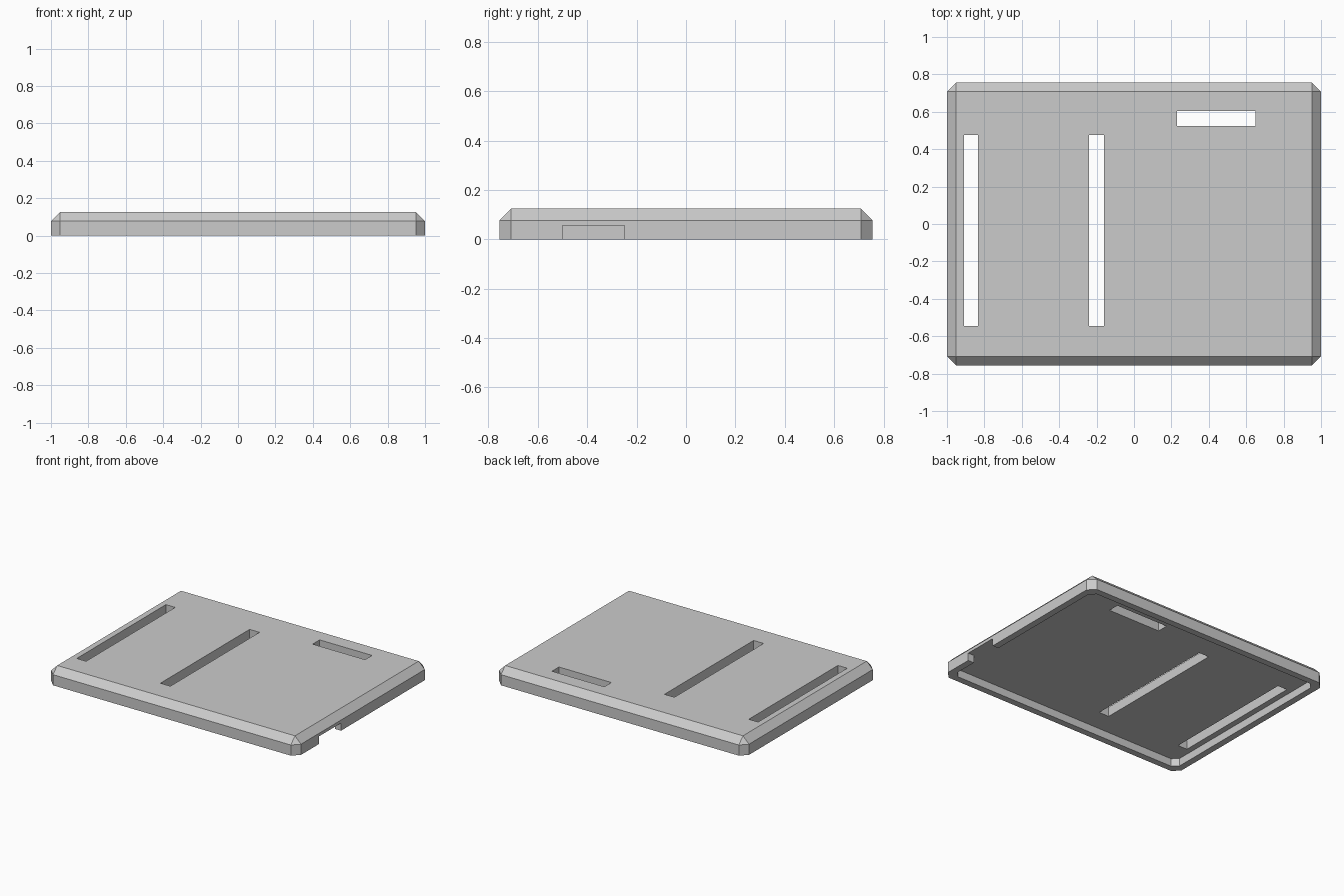
import bpy
import bmesh

if "Cube" in bpy.data.objects:
    bpy.data.objects.remove(bpy.data.objects["Cube"], do_unlink=True)

HALF_X, HALF_Y, HEIGHT = 1.0, 0.756, 0.125
CHAMFER = 0.048
WALL = 0.048
CEILING = 0.056

grey = bpy.data.materials.new("plain grey")
grey.use_nodes = True
colour = (0.6, 0.6, 0.6, 1)
grey.diffuse_color = colour
grey.node_tree.nodes["Principled BSDF"].inputs["Base Color"].default_value = colour


def box(name, x, y, z, chamfer=0, top_too=False):
    """Box between the given ranges, with optional chamfered upright and top edges."""
    bm = bmesh.new()
    bmesh.ops.create_cube(bm, size=1)
    for v in bm.verts:
        v.co = [lo + (hi - lo) * (c + 0.5) for c, (lo, hi) in zip(v.co, (x, y, z))]
    if chamfer:
        def wanted(e):
            a, b = (v.co.z for v in e.verts)
            upright = abs(a - b) > 1e-4
            return upright or (top_too and min(a, b) > z[1] - 1e-4)
        bmesh.ops.bevel(bm, geom=[e for e in bm.edges if wanted(e)],
                        offset=chamfer, segments=1, affect='EDGES')
    mesh = bpy.data.meshes.new(name)
    bm.to_mesh(mesh)
    bm.free()
    mesh.materials.append(grey)
    obj = bpy.data.objects.new(name, mesh)
    bpy.context.collection.objects.link(obj)
    return obj


def cut(target, cutter):
    cutter.hide_render = True
    mod = target.modifiers.new(cutter.name, 'BOOLEAN')
    mod.operation = 'DIFFERENCE'
    mod.solver = 'EXACT'
    mod.object = cutter
    bpy.context.view_layer.objects.active = target
    bpy.ops.object.modifier_apply(modifier=mod.name)
    bpy.data.objects.remove(cutter, do_unlink=True)


# Chamfered tray lid
lid = box("lid", (-HALF_X, HALF_X), (-HALF_Y, HALF_Y), (0, HEIGHT), CHAMFER, True)

# Hollow underside
inner_x, inner_y = HALF_X - WALL, HALF_Y - WALL
cut(lid, box("hollow", (-inner_x, inner_x), (-inner_y, inner_y), (-0.1, CEILING), 0.04))

# Slots through the top: two long ones and a short one
long_y = (-0.545, 0.475)
for name, x, y in (("side_slot", (-0.91, -0.835), long_y),
                   ("middle_slot", (-0.24, -0.16), long_y),
                   ("short_slot", (0.23, 0.65), (0.525, 0.605))):
    cut(lid, box(name, x, y, (0.02, 0.3)))

# Notch in the side wall
cut(lid, box("notch", (0.9, 1.1), (-0.5, -0.25), (-0.1, 0.055)))
